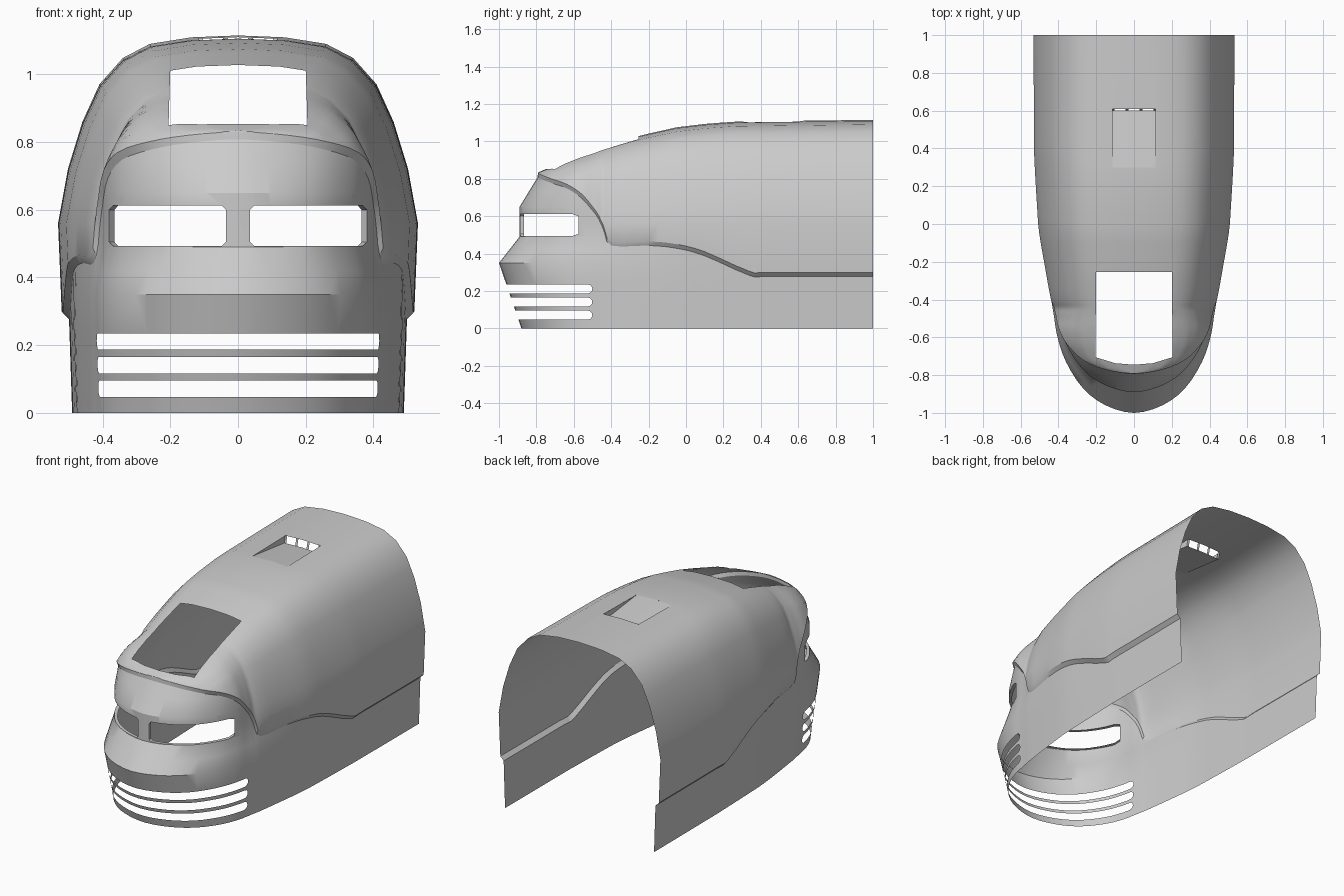
import bpy, bmesh, math
from mathutils import Vector

if "Cube" in bpy.data.objects:
    bpy.data.objects.remove(bpy.data.objects["Cube"])

grey = bpy.data.materials.new("body_grey")
grey.diffuse_color = (0.6, 0.6, 0.6, 1)
grey.use_nodes = True
grey.node_tree.nodes["Principled BSDF"].inputs["Base Color"].default_value = grey.diffuse_color


def lerp_table(t, table):
    """Piecewise linear lookup."""
    if t <= table[0][0]:
        return table[0][1]
    for (a, va), (b, vb) in zip(table, table[1:]):
        if t <= b:
            return va + (vb - va) * (t - a) / (b - a)
    return table[-1][1]


def smooth_path(pts, steps):
    """Catmull-Rom resampling; the first point lies on the mirror plane."""
    pts = [Vector(p) for p in pts]
    first = pts[1].copy()
    first.x *= -1
    ext = [first] + pts + [pts[-1] * 2 - pts[-2]]
    out = []
    for i in range(1, len(ext) - 2):
        a, b, c, d = ext[i - 1:i + 3]
        for k in range(steps):
            t = k / steps
            out.append(0.5 * (2 * b + (c - a) * t + (2 * a - 5 * b + 4 * c - d) * t * t
                              + (3 * b - a - 3 * c + d) * t ** 3))
    return out + [pts[-1]]


def shell(grid):
    """Surface over grid[column][row], mirrored across x = 0."""
    bm = bmesh.new()
    for s in (1, -1):
        vs = [[bm.verts.new((s * p[0], p[1], p[2])) for p in col] for col in grid]
        for a, b in zip(vs, vs[1:]):
            for r in range(len(a) - 1):
                q = [a[r], b[r], b[r + 1], a[r + 1]]
                bm.faces.new(q if s > 0 else q[::-1])
    bmesh.ops.remove_doubles(bm, verts=bm.verts, dist=0.0008)
    return bm


def cut(bm, poly, ia, ib, keep=lambda c: True):
    """Cut a convex counter-clockwise outline through the shell along the third axis."""
    lo = [min(p[i] for p in poly) for i in (0, 1)]
    hi = [max(p[i] for p in poly) for i in (0, 1)]

    def near(f):
        a = [v.co[ia] for v in f.verts]
        b = [v.co[ib] for v in f.verts]
        return (min(a) < hi[0] and max(a) > lo[0] and min(b) < hi[1] and max(b) > lo[1]
                and keep(f.calc_center_median()))

    edges = list(zip(poly, poly[1:] + poly[:1]))
    for p, q in edges:
        faces = [f for f in bm.faces if near(f)]
        geom = set(faces)
        for f in faces:
            geom.update(f.verts)
            geom.update(f.edges)
        co, no = Vector(), Vector()
        co[ia], co[ib] = p
        no[ia], no[ib] = q[1] - p[1], p[0] - q[0]
        bmesh.ops.bisect_plane(bm, geom=list(geom), plane_co=co, plane_no=no.normalized(), dist=1e-5)

    def inside(c):
        return all((q[0] - p[0]) * (c[ib] - p[1]) - (q[1] - p[1]) * (c[ia] - p[0]) > 0 for p, q in edges)

    gone = [f for f in bm.faces if near(f) and inside(f.calc_center_median())]
    bmesh.ops.delete(bm, geom=gone, context='FACES')


def finish(bm, name, angle=30):
    me = bpy.data.meshes.new(name)
    bm.to_mesh(me)
    bm.free()
    ob = bpy.data.objects.new(name, me)
    bpy.context.collection.objects.link(ob)
    me.materials.append(grey)
    bpy.ops.object.select_all(action='DESELECT')
    ob.select_set(True)
    bpy.context.view_layer.objects.active = ob
    bpy.ops.object.shade_smooth_by_angle(angle=math.radians(angle))


# Plan outline of the lower shell at its widest, with the height of its top edge: (x, y, top)
plan = smooth_path([(0, -1, .83), (.15, -.96, .82), (.27, -.87, .80), (.36, -.73, .77),
                    (.405, -.6, .715), (.422, -.5, .63), (.43, -.45, .55), (.438, -.4, .465),
                    (.465, -.2, .465), (.482, -.05, .45), (.489, .1, .41), (.496, .34, .305),
                    (.498, .45, .30), (.5, 1, .30)], 3)
NOSE = [(0, -.88), (.35, -1), (.49, -.89), (.65, -.89), (.83, -.78)]
NARROW = [(0, .98), (.35, 1), (.49, .95), (.83, .95)]
ROOF = [(-.8, .83), (-.745, .853), (-.6, .915), (-.45, .97), (-.25, 1.03), (-.05, 1.075),
        (.1, 1.093), (.25, 1.105), (1, 1.115)]
# Normalised hood section: height and half width, indexed by a parameter from 0 to 7
SECT = [(0, 1), (.29, .945), (.54, .865), (.74, .77), (.88, .64), (.955, .49), (.99, .26), (1, 0)]
WAIST = .56


def lower_point(c, z):
    fall = min(1, max(0, (-.4 - c.y) / .6))
    side = min(1, max(0, -c.y / .5))
    k = 1 - (1 - lerp_table(z, NARROW)) * side
    k *= 1 - .02 * max(0, 1 - z / .3) * (1 - side)
    return Vector((c.x * k, c.y + (lerp_table(z, NOSE) + 1) * fall, z))


# Lower shell: nose, window band and side aprons
levels = [0, .12, .24, .35, .42, .49, .57, .65, .74, .81]
lower = [[lower_point(c, min(z, c.z - .022)) for z in levels] for c in plan]
bm = shell(lower)

# Three wrap-around grille slots with round ends
for z0 in (.047, .117, .187):
    r = .024
    arc = [(-.525 + r * math.cos(a), z0 + r + r * math.sin(a))
           for a in [math.pi * (i / 6 - .5) for i in range(7)]]
    cut(bm, [(-1.2, z0)] + arc + [(-1.2, z0 + 2 * r)], 1, 2)

# Two windscreen openings with a shallow inward frame
x0, x1, z0, z1, b = .036, .381, .493, .612, .012
pane = [(x0 + b, z0), (x1 - b, z0), (x1, z0 + b), (x1, z1 - b),
        (x1 - b, z1), (x0 + b, z1), (x0, z1 - b), (x0, z0 + b)]
for outline in (pane, [(-x, z) for x, z in pane[::-1]]):
    cut(bm, outline, 0, 2, lambda c: c.y < -.4)
edges = [e for e in bm.edges if e.is_boundary and all(
    v.co.y < -.4 and abs(v.co.x) < x1 + .003 and z0 - .003 < v.co.z < z1 + .003 for v in e.verts)]
new = bmesh.ops.extrude_edge_only(bm, edges=edges)["geom"]
for v in new:
    if isinstance(v, bmesh.types.BMVert):
        v.co.x -= math.copysign(.016 * (abs(v.co.x) / .38) ** 3, v.co.x)
        v.co.y += .02
finish(bm, "lower_nose_shell")

# Upper hood: sections that start at the stepped rim and close at the roof line
hood = []
N = 14
for c, col in zip(plan, lower):
    inner = col[-1]
    fall = min(1, max(0, (-.4 - c.y) / .6))
    rim = lower_point(c, c.z)
    rim.x += (.013 + .008 * min(1, max(0, (c.y + .4) / .7))) * min(1, c.x / .3)
    rim.y -= .012 * fall
    top = max(rim.z, lerp_table(rim.y, ROOF))
    h = min(1, (rim.z - WAIST) / (top - WAIST))
    if h < 0:
        u0, w = (rim.z - WAIST) / .26, 1 + .02 * (rim.z - WAIST) / .26
    else:
        u0 = lerp_table(h, [(s[0], i) for i, s in enumerate(SECT)])
        w = lerp_table(u0, [(i, s[1]) for i, s in enumerate(SECT)])
    width = rim.x / w if w > 1e-4 else 0
    start = max(u0, 0)
    rows = [inner, rim]
    for k in range(N + 1):
        u = start + (7 - start) * k / N
        z = lerp_table(u, [(i, s[0]) for i, s in enumerate(SECT)])
        x = lerp_table(u, [(i, s[1]) for i, s in enumerate(SECT)])
        rows.append(Vector((width * x, rim.y, WAIST + (top - WAIST) * z)))
    hood.append(rows)
bm = shell(hood)

# Roof opening behind the brow, and the vent opening further back
cut(bm, [(-.205, -.705), (-.1, -.737), (0, -.745), (.1, -.737), (.205, -.705),
         (.2, -.255), (-.2, -.255)], 0, 1, lambda c: c.z > .7)
V = .115
cut(bm, [(-V, .3), (V, .3), (V, .61), (-V, .61)], 0, 1, lambda c: c.z > .9)
finish(bm, "upper_hood")

# Sunken roof vent: sloping floor, side walls, open rear with small posts
bm = bmesh.new()
zf, zr, drop = 1.1008, 1.1052, .04
for s in (1, -1):
    a = bm.verts.new((0, .3, lerp_table(.3, ROOF)))
    b = bm.verts.new((s * V, .3, zf))
    c = bm.verts.new((s * V, .6, zr - drop))
    d = bm.verts.new((0, .6, zr - drop + .004))
    e = bm.verts.new((s * V, .61, zr))
    for f in ([a, b, c, d], [b, e, c]):
        bm.faces.new(f if s > 0 else f[::-1])
for x in (-.11, -.037, .037, .11):
    vs = [bm.verts.new(p) for p in ((x - .007, .6, zr - drop), (x + .007, .6, zr - drop),
                                    (x + .007, .61, zr + .002), (x - .007, .61, zr + .002))]
    bm.faces.new(vs)
bmesh.ops.remove_doubles(bm, verts=bm.verts, dist=1e-5)
finish(bm, "roof_vent", 20)
